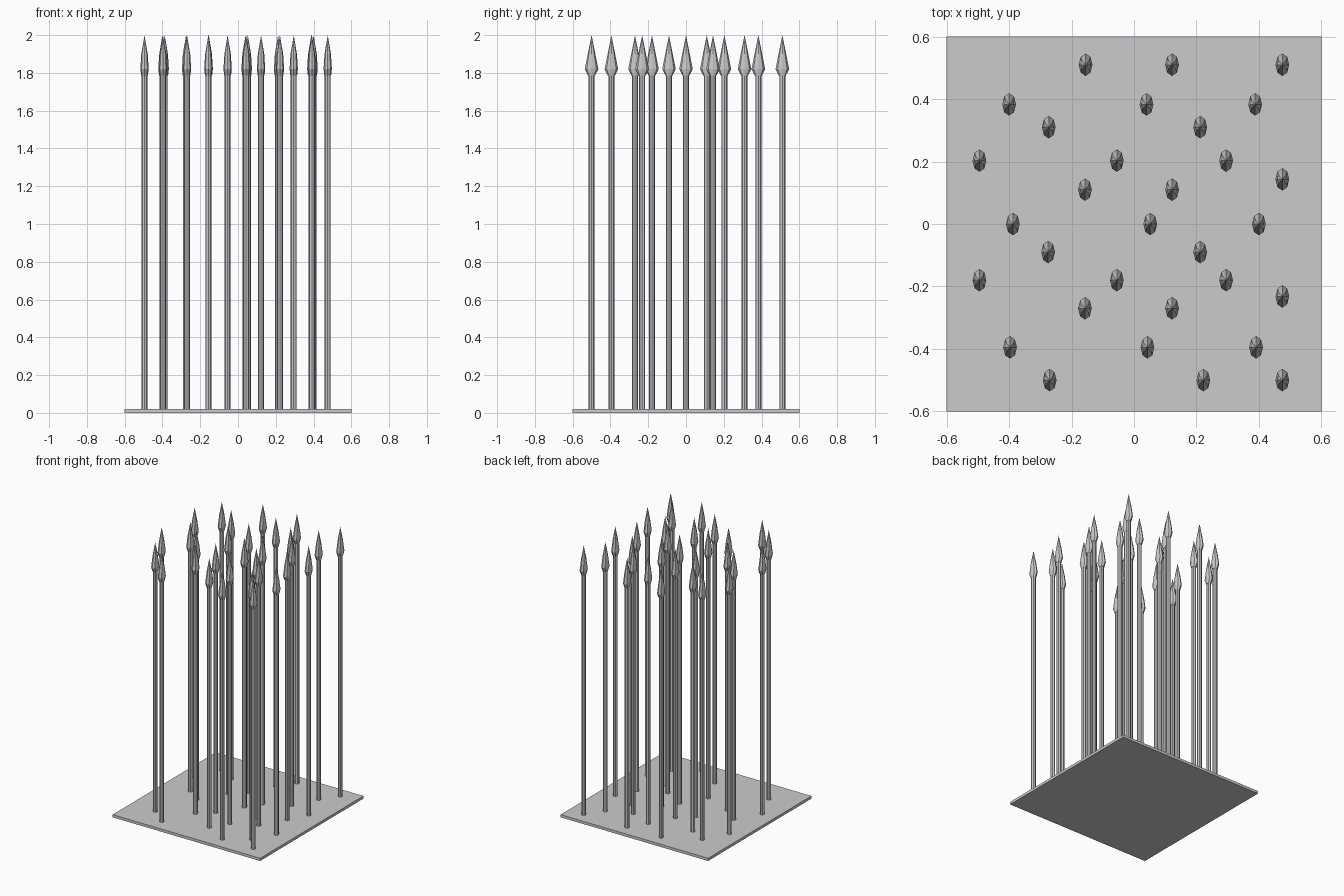
import bpy, bmesh
from math import cos, sin, pi

if "Cube" in bpy.data.objects:
    bpy.data.objects.remove(bpy.data.objects["Cube"])


def ring(bm, rx, ry, z, n=8):
    return [bm.verts.new((rx * cos(2 * pi * i / n), ry * sin(2 * pi * i / n), z)) for i in range(n)]


def bridge(bm, a, b):
    n = len(a)
    for i in range(n):
        bm.faces.new((a[i], a[(i + 1) % n], b[(i + 1) % n], b[i]))


def finish(bm, name):
    bmesh.ops.recalc_face_normals(bm, faces=bm.faces)
    me = bpy.data.meshes.new(name)
    bm.to_mesh(me)
    bm.free()
    return me


# ground plate
bpy.ops.mesh.primitive_cube_add(size=1, location=(0, 0, 0.01))
plate = bpy.context.object
plate.name = "base_plate"
plate.scale = (1.2, 1.2, 0.02)

# shaft: slim eight-sided pole
bm = bmesh.new()
low, high = ring(bm, 0.016, 0.016, 0.005), ring(bm, 0.016, 0.016, 1.80)
bridge(bm, low, high)
bm.faces.new(low[::-1])
bm.faces.new(high)
shaft_mesh = finish(bm, "spear_shaft")

# head: flattened faceted blade (half width x, half width y, z)
bm = bmesh.new()
rings = [ring(bm, *r) for r in ((0.018, 0.018, 1.785), (0.022, 0.036, 1.82), (0.017, 0.020, 1.90))]
for a, b in zip(rings, rings[1:]):
    bridge(bm, a, b)
bm.faces.new(rings[0][::-1])
tip = bm.verts.new((0, 0, 2.0))
top = rings[-1]
for i in range(len(top)):
    bm.faces.new((top[i], top[(i + 1) % len(top)], tip))
head_mesh = finish(bm, "spear_head")

# rows of spears: y -> x positions
rows = {
    0.51: (-0.155, 0.122, 0.475),
    0.383: (-0.40, 0.04, 0.388),
    0.31: (-0.273, 0.212),
    0.203: (-0.495, -0.055, 0.295),
    0.143: (0.475,),
    0.11: (-0.157, 0.122),
    0.0: (-0.388, 0.052, 0.40),
    -0.09: (-0.275, 0.212),
    -0.18: (-0.495, -0.055, 0.295),
    -0.232: (0.475,),
    -0.27: (-0.157, 0.122),
    -0.395: (-0.397, 0.043, 0.391),
    -0.50: (-0.27, 0.222, 0.475),
}
for y, xs in rows.items():
    for x in xs:
        for me in (shaft_mesh, head_mesh):
            ob = bpy.data.objects.new(me.name, me)
            ob.location = (x, y, 0)
            bpy.context.collection.objects.link(ob)
